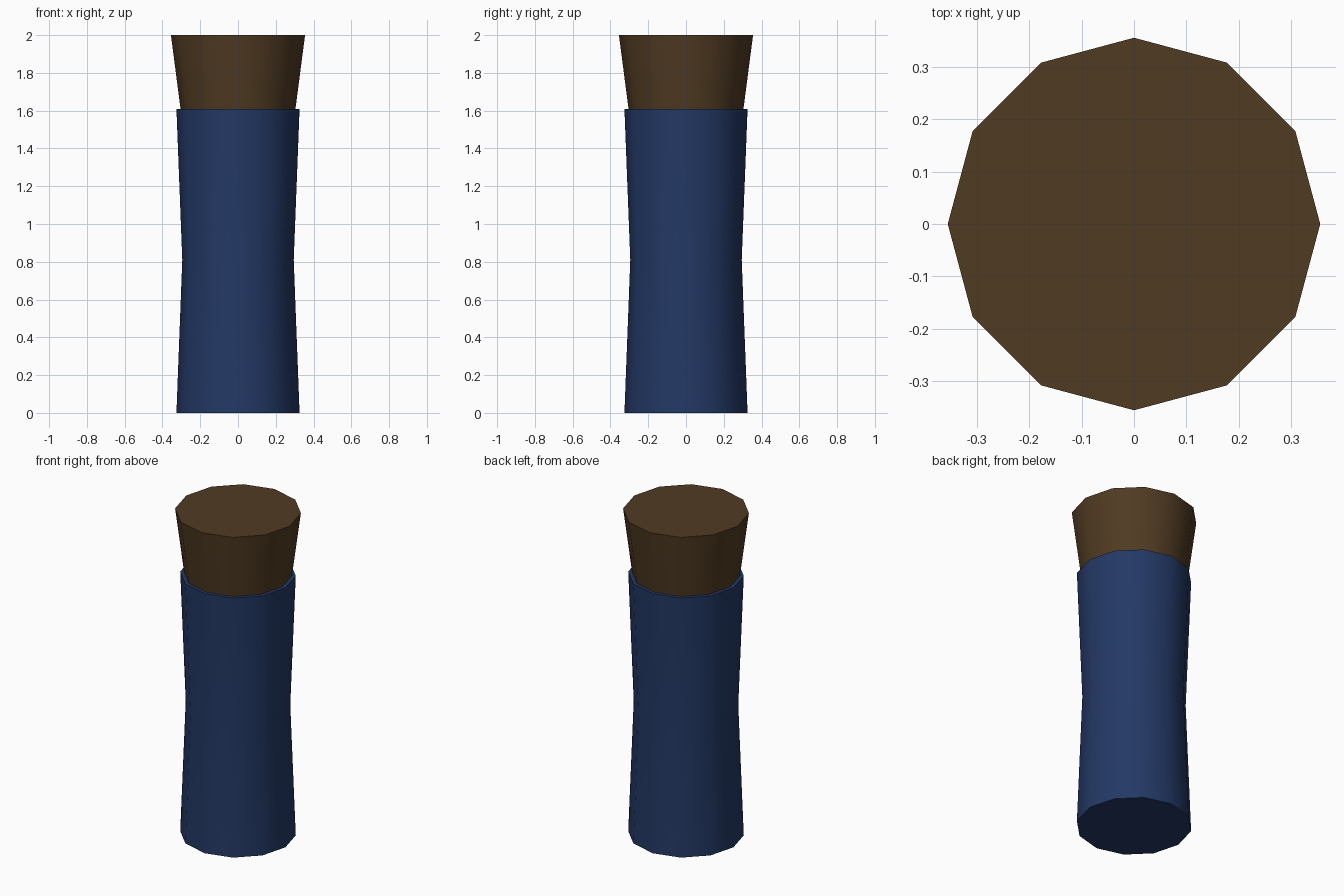
import bpy, bmesh, math

if "Cube" in bpy.data.objects:
    bpy.data.objects.remove(bpy.data.objects["Cube"])

SIDES = 12


def lathe(name, profile, color):
    """Closed 12-sided solid from (radius, z) rings, bottom to top."""
    bm = bmesh.new()
    rings = []
    for r, z in profile:
        rings.append([bm.verts.new((r * math.cos(math.tau * i / SIDES),
                                    r * math.sin(math.tau * i / SIDES), z))
                      for i in range(SIDES)])
    for low, high in zip(rings, rings[1:]):
        for i in range(SIDES):
            j = (i + 1) % SIDES
            bm.faces.new((low[i], low[j], high[j], high[i]))
    bm.faces.new(rings[0][::-1])
    bm.faces.new(rings[-1])
    mesh = bpy.data.meshes.new(name)
    bm.to_mesh(mesh)
    bm.free()
    obj = bpy.data.objects.new(name, mesh)
    bpy.context.collection.objects.link(obj)

    mat = bpy.data.materials.new(name + "_color")
    mat.diffuse_color = (*color, 1)
    mat.use_nodes = True
    mat.node_tree.nodes["Principled BSDF"].inputs["Base Color"].default_value = mat.diffuse_color
    mesh.materials.append(mat)

    # Smooth sides, crisp caps
    bpy.ops.object.select_all(action='DESELECT')
    obj.select_set(True)
    bpy.context.view_layer.objects.active = obj
    bpy.ops.object.shade_smooth_by_angle(angle=math.radians(40))
    return obj


# Waisted blue body
lathe("bottle_body", [(0.326, 0), (0.295, 0.81), (0.326, 1.61)], (0.017, 0.04, 0.13))

# Flared brown stopper seated on the body
lathe("cork_stopper", [(0.303, 1.60), (0.355, 2.0)], (0.08, 0.043, 0.016))
